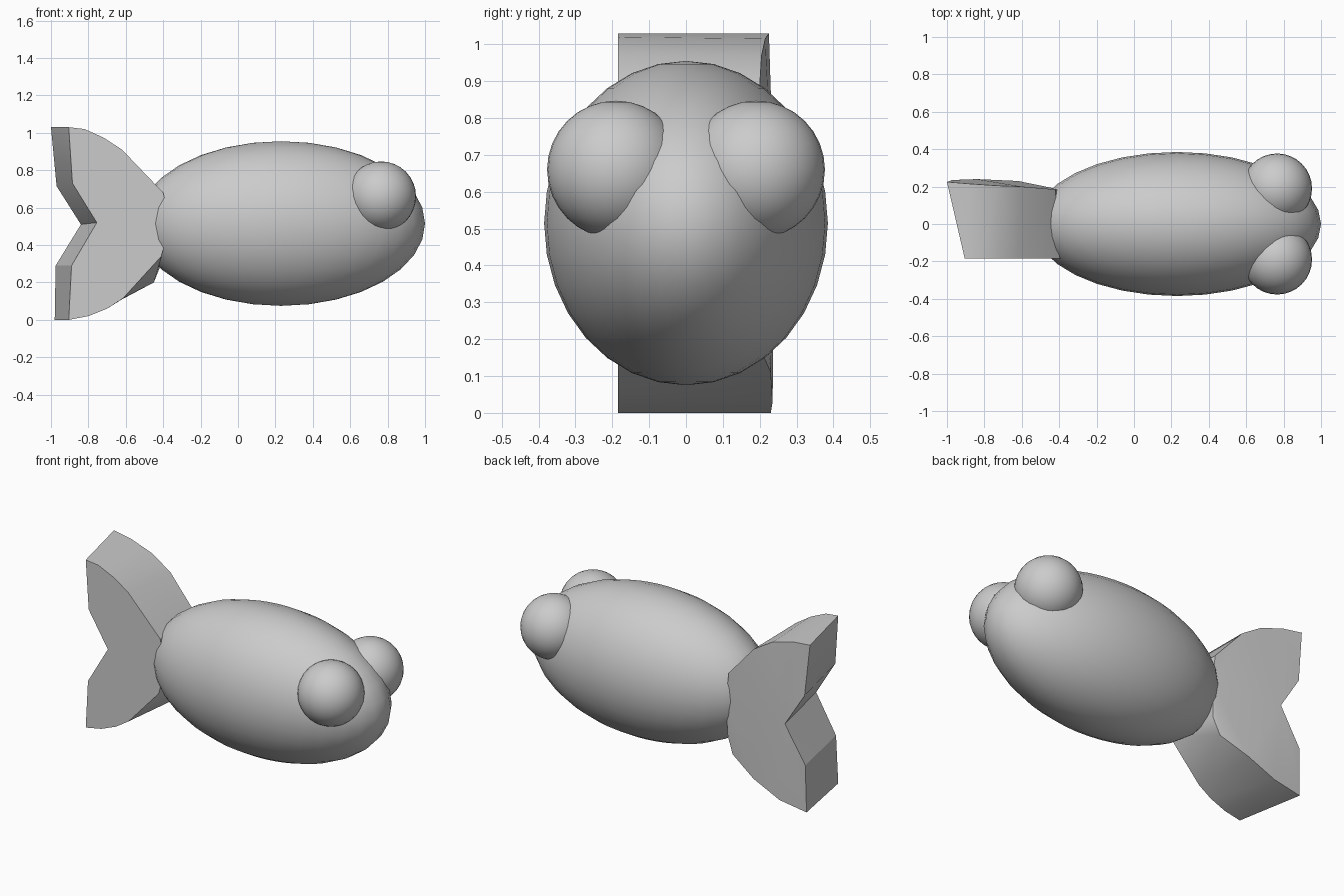
import bpy
import bmesh
import math

cube = bpy.data.objects.get("Cube")
if cube:
    bpy.data.objects.remove(cube, do_unlink=True)

grey = bpy.data.materials.new("plain_grey")
grey.use_nodes = True
colour = (0.6, 0.6, 0.6, 1)
grey.diffuse_color = colour
grey.node_tree.nodes["Principled BSDF"].inputs["Base Color"].default_value = colour


def finish(obj, name, angle):
    obj.name = name
    obj.data.materials.append(grey)
    bpy.ops.object.select_all(action='DESELECT')
    obj.select_set(True)
    bpy.context.view_layer.objects.active = obj
    bpy.ops.object.shade_smooth_by_angle(angle=math.radians(angle))


def ellipsoid(name, centre, radii):
    bpy.ops.mesh.primitive_uv_sphere_add(segments=32, ring_count=16, radius=1, location=centre)
    obj = bpy.context.object
    obj.scale = radii
    bpy.ops.object.transform_apply(location=False, rotation=False, scale=True)
    finish(obj, name, 60)


# Body and bulging eyes
ellipsoid("body", (0.23, 0, 0.515), (0.77, 0.385, 0.44))
for side, y in (("right", -0.19), ("left", 0.19)):
    ellipsoid(side + "_eye", (0.765, y, 0.66), (0.187, 0.187, 0.187))

# Forked tail: flat front outline joined to a slanted back outline,
# both running from the notch over the upper lobe to the lower lobe
front = [(-0.755, 0.52), (-0.885, 0.73), (-0.905, 1.03), (-0.82, 1.02), (-0.72, 0.975),
         (-0.62, 0.91), (-0.4, 0.68), (-0.36, 0.52), (-0.41, 0.34), (-0.615, 0.115),
         (-0.7, 0.06), (-0.8, 0.02), (-0.905, 0), (-0.89, 0.29)]
back = [(-0.84, 0.24, 0.51), (-0.97, 0.235, 0.715), (-1, 0.225, 1.03), (-0.88, 0.215, 1.015),
        (-0.73, 0.205, 0.97), (-0.6, 0.2, 0.89), (-0.42, 0.185, 0.69), (-0.4, 0.185, 0.52),
        (-0.41, 0.18, 0.3), (-0.45, 0.19, 0.2), (-0.62, 0.23, 0.11), (-0.8, 0.235, 0.03),
        (-0.98, 0.23, 0), (-0.975, 0.235, 0.29)]
bm = bmesh.new()
near = [bm.verts.new((x, -0.185, z)) for x, z in front]
far = [bm.verts.new(p) for p in back]
count = len(near)
for i in range(count):
    j = (i + 1) % count
    bm.faces.new((near[i], near[j], far[j], far[i]))
root = count // 2
for ring in (near, far):
    bm.faces.new(ring[:root + 1])
    bm.faces.new([ring[0]] + ring[root:])
bmesh.ops.triangulate(bm, faces=bm.faces[:])
bmesh.ops.recalc_face_normals(bm, faces=bm.faces[:])
mesh = bpy.data.meshes.new("tail_fin")
bm.to_mesh(mesh)
bm.free()
tail = bpy.data.objects.new("tail_fin", mesh)
bpy.context.collection.objects.link(tail)
finish(tail, "tail_fin", 30)
